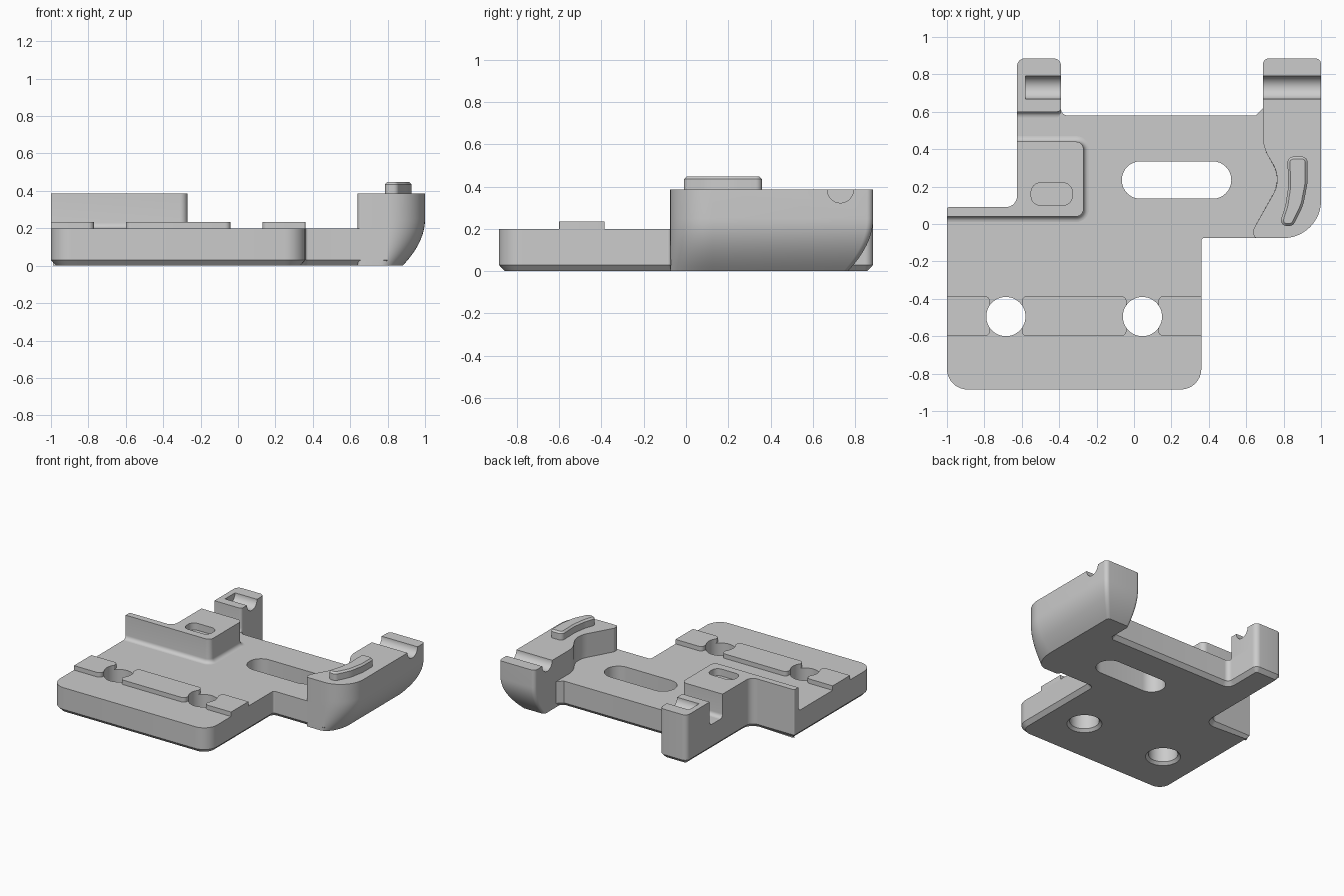
import bpy, bmesh, math
from mathutils import Vector

cube = bpy.data.objects.get("Cube")
if cube:
    bpy.data.objects.remove(cube)

grey = bpy.data.materials.new("light_grey")
grey.use_nodes = True
COLOUR = (0.6, 0.6, 0.6, 1)
grey.diffuse_color = COLOUR
grey.node_tree.nodes["Principled BSDF"].inputs["Base Color"].default_value = COLOUR


def outline(corners, steps=8):
    """Counter-clockwise polygon; each corner is (x, y) or (x, y, radius)."""
    pts = []
    for i, c in enumerate(corners):
        p = Vector(c[:2])
        if len(c) < 3:
            pts.append(p)
            continue
        u = (Vector(corners[i - 1][:2]) - p).normalized()
        v = (Vector(corners[(i + 1) % len(corners)][:2]) - p).normalized()
        half = math.acos(u.dot(v)) / 2
        centre = p + (u + v).normalized() * c[2] / math.sin(half)
        a = p + u * c[2] / math.tan(half) - centre
        # turn from one tangent point to the other, left or right as the corner goes
        turn = math.copysign(math.pi - 2 * half, v.x * u.y - v.y * u.x)
        start = math.atan2(a.y, a.x)
        for k in range(steps + 1):
            t = start + turn * k / steps
            pts.append(centre + Vector((math.cos(t), math.sin(t))) * c[2])
    return pts


def box_outline(x0, x1, y0, y1, r):
    return outline([(x0, y0, r), (x1, y0, r), (x1, y1, r), (x0, y1, r)])


def inset(pts, d):
    """Move every point inward by d along its mitre."""
    out = []
    for i, p in enumerate(pts):
        u = (p - pts[i - 1]).normalized()
        v = (pts[(i + 1) % len(pts)] - p).normalized()
        side = Vector((-u.y, u.x))
        n = (side + Vector((-v.y, v.x))).normalized()
        out.append(p + n * d / max(0.5, n.dot(side)))
    return out


def stack(name, rings):
    """Closed solid through outlines stacked as (z, points)."""
    bm = bmesh.new()
    loops = [[bm.verts.new((p.x, p.y, z)) for p in pts] for z, pts in rings]
    n = len(loops[0])
    bm.faces.new(loops[0][::-1])
    bm.faces.new(loops[-1])
    for lo, hi in zip(loops, loops[1:]):
        for i in range(n):
            j = (i + 1) % n
            bm.faces.new((lo[i], lo[j], hi[j], hi[i]))
    bmesh.ops.recalc_face_normals(bm, faces=bm.faces)
    mesh = bpy.data.meshes.new(name)
    bm.to_mesh(mesh)
    bm.free()
    obj = bpy.data.objects.new(name, mesh)
    bpy.context.collection.objects.link(obj)
    mesh.materials.append(grey)
    return obj


def finish(obj, cutters=()):
    """Cut the part, then shade it smooth with sharp edges kept."""
    bpy.ops.object.select_all(action='DESELECT')
    obj.select_set(True)
    bpy.context.view_layer.objects.active = obj
    for c in cutters:
        mod = obj.modifiers.new("cut", 'BOOLEAN')
        mod.operation, mod.solver, mod.object = 'DIFFERENCE', 'EXACT', c
        bpy.ops.object.modifier_apply(modifier=mod.name)
    bpy.ops.object.shade_smooth_by_angle(angle=math.radians(30))


def circle(x, y, r):
    return [Vector((x + r * math.cos(a), y + r * math.sin(a)))
            for a in (k * math.tau / 48 for k in range(48))]


def ramp(v, a, b):
    return min(1, max(0, (v - a) / (b - a)))


FLOOR, TOP, BACK = 0.2, 0.385, 0.885

# Cutters: two bolt holes, long slot, pocket, and the pin grooves
holes = []
for x in (-0.685, 0.045):
    holes.append(stack("hole_cutter", [(-0.01, circle(x, -0.495, 0.135)),
                                       (0.02, circle(x, -0.495, 0.105)),
                                       (0.5, circle(x, -0.495, 0.105))]))
slot_shape = box_outline(-0.065, 0.52, 0.135, 0.335, 0.099)
slot = stack("slot_cutter", [(-0.1, slot_shape), (0.5, slot_shape)])
pocket_shape = box_outline(-0.55, -0.33, 0.1, 0.22, 0.05)
pocket = stack("pocket_cutter", [(0.33, pocket_shape), (0.5, pocket_shape)])


def groove(x0, x1):
    obj = stack("groove_cutter", [(x0, circle(0, 0, 0.062)), (x1, circle(0, 0, 0.062))])
    # lay the cylinder along x
    for v in obj.data.vertices:
        x, y, z = v.co
        v.co = (z, x + 0.73, y + TOP)
    obj.data.update()
    return obj


post_groove, arm_groove = groove(-0.58, -0.3), groove(0.5, 1.1)

# Base plate with chamfered underside
plate_shape = outline([(-1, -0.885, 0.11), (0.36, -0.885, 0.11), (0.36, -0.075, 0.015),
                       (0.8, -0.075), (0.8, 0.62), (0.69, 0.62), (0.65, 0.58),
                       (-0.39, 0.58, 0.035), (-0.39, BACK, 0.04), (-0.625, BACK, 0.04),
                       (-0.625, 0.09, 0.06), (-1, 0.09, 0.01)])
plate = stack("base_plate", [(0, inset(plate_shape, 0.028)), (0.03, plate_shape),
                             (FLOOR, plate_shape)])
finish(plate, holes + [slot])

# Raised rails between the bolt holes
for name, x0, x1, rl, rr in (("right_rail", -1, -0.77, 0.002, 0.03),
                             ("middle_rail", -0.6, -0.04, 0.03, 0.03),
                             ("left_rail", 0.13, 0.36, 0.03, 0.002)):
    shape = outline([(x0, -0.6, rl), (x1, -0.6, rr), (x1, -0.385, rr), (x0, -0.385, rl)])
    finish(stack(name, [(FLOOR - 0.03, shape), (0.235, shape)]), holes)


def flare_rings(shape, push):
    """Straight walls with a concave fillet at the floor."""
    r = 0.03
    rings = []
    for k in range(7):
        a = k / 6 * math.pi / 2
        grow = r * (1 - math.sin(a))
        rings.append((FLOOR + r * (1 - math.cos(a)), [p + push(p) * grow for p in shape]))
    return rings + [(TOP, shape)]


# Block with thin side wall
block_shape = outline([(-1, 0.04), (-0.27, 0.04, 0.04), (-0.27, 0.44, 0.04),
                       (-0.625, 0.44), (-0.625, 0.09, 0.06), (-1, 0.09, 0.01)])
block = stack("block_and_wall", flare_rings(block_shape, lambda p: Vector((
    ramp(p.x, -0.31, -0.27), ramp(p.y, 0.4, 0.44) - 1 + ramp(p.y, 0.04, 0.08)))))
finish(block, [pocket])

# Rear post
post_shape = outline([(-0.625, 0.6), (-0.39, 0.6, 0.02), (-0.39, BACK, 0.04),
                      (-0.625, BACK, 0.04)])
post = stack("rear_post", flare_rings(post_shape, lambda p: Vector((
    0, ramp(p.y, 0.6, 0.62) - 1))))
finish(post, [post_groove])

# Side arm, rounded under its outer and rear edges
arm_shape = outline([(0.64, -0.075, 0.02), (1, -0.075, 0.2), (1, BACK, 0.03),
                     (0.69, BACK, 0.03), (0.69, 0.41, 0.2), (0.79, 0.24, 0.16),
                     (0.64, -0.025, 0.02)], 12)
rings = []
for k in range(13):
    z = 0.25 * k / 12
    d = 0.12 * (1 - k / 12) ** 2
    rings.append((z, [Vector((p.x - d * ramp(p.x, 0.7, 1), p.y - d * ramp(p.y, 0.5, BACK)))
                      for p in arm_shape]))
arm = stack("side_arm", rings + [(TOP, arm_shape)])
finish(arm, [arm_groove])

# Curved ridge on the arm
ridge_shape = outline([(0.775, -0.01, 0.03), (0.85, -0.01, 0.03), (0.905, 0.1, 0.2),
                       (0.928, 0.22, 0.2), (0.928, 0.36, 0.03), (0.82, 0.36, 0.03),
                       (0.825, 0.2, 0.2), (0.81, 0.1, 0.2)])
ridge = stack("curved_ridge", [(TOP - 0.02, ridge_shape), (0.435, ridge_shape),
                               (0.448, inset(ridge_shape, 0.013))])
finish(ridge)

for c in holes + [slot, pocket, post_groove, arm_groove]:
    c.hide_render = True
    c.hide_viewport = True
